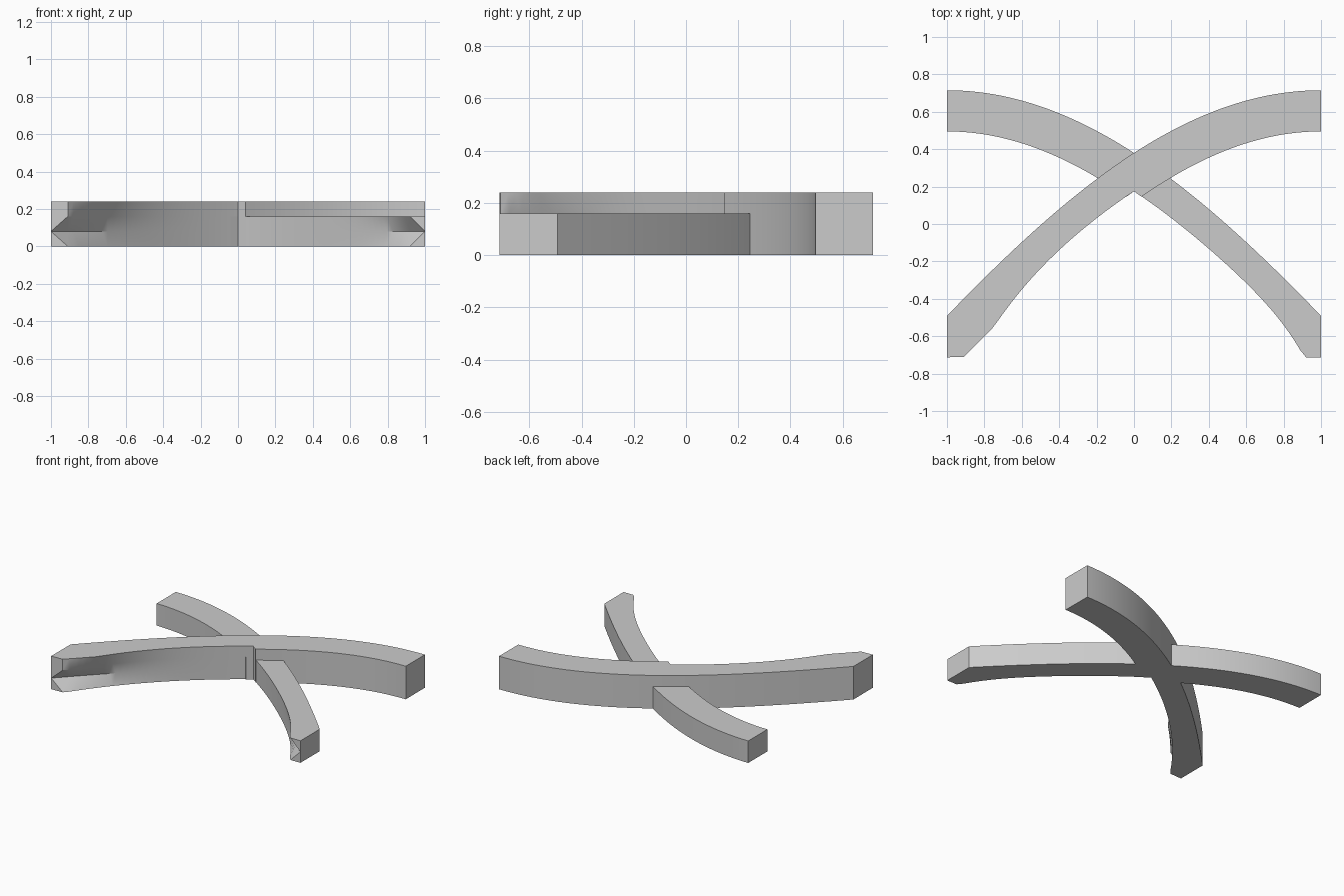
import bpy, bmesh, math

cube = bpy.data.objects.get("Cube")
if cube:
    bpy.data.objects.remove(cube, do_unlink=True)

grey = bpy.data.materials.new("plain_grey")
grey.use_nodes = True
GREY = (0.6, 0.6, 0.6, 1)
grey.diffuse_color = GREY
grey.node_tree.nodes["Principled BSDF"].inputs["Base Color"].default_value = GREY

FRONT = -0.713
WAVE = 0.6435
RISE = 1.675


def back_edge(x):
    return 0.715 - RISE * (1 - math.cos(WAVE * (1 - x)))


def front_edge(x):
    if x <= 0:
        return back_edge(x) - 0.205 + 0.018 * x
    if x < 0.04:
        return 0.175 - 0.75 * x
    slope = RISE * WAVE * math.sin(WAVE * (1 - x))
    return back_edge(x) - 0.22 * math.hypot(1, slope)


def curved_arm(name, rows, lip, power, side, chamfer):
    """Sweep an arm along x; its front face flares away from a crease near the foot."""
    xs = [-1, -lip] + [-lip + lip * i / 30 for i in range(1, 31)]
    xs += [0.04 + 0.96 * i / 28 for i in range(29)]
    bm = bmesh.new()
    sections = []
    for x in xs:
        section = []
        for z, spread in rows:
            y = front_edge(x)
            if x < 0:
                y -= 0.1 * spread * (-x / lip) ** power
            if chamfer and x < -0.75:
                y = max(y, x + 0.2)
            section.append(bm.verts.new((side * x, max(y, FRONT), z)))
        # back corners, top then bottom
        for z in (rows[-1][0], 0):
            section.append(bm.verts.new((side * x, back_edge(x), z)))
        sections.append(section)
    count = len(sections[0])
    for a, b in zip(sections, sections[1:]):
        for i in range(count):
            j = (i + 1) % count
            if i == 0:                    # lower slope of the groove
                tris = ((a[0], a[1], b[0]), (a[1], b[1], b[0]))
            elif i < len(rows) - 1:       # upper slopes
                tris = ((a[i], a[j], b[j]), (a[i], b[j], b[i]))
            else:                         # top, back and underside
                tris = ((a[i], a[j], b[j], b[i]),)
            for face in tris:
                bm.faces.new(face)
    bm.faces.new(sections[0])
    bm.faces.new(sections[-1])
    bmesh.ops.recalc_face_normals(bm, faces=bm.faces)
    mesh = bpy.data.meshes.new(name)
    bm.to_mesh(mesh)
    bm.free()
    mesh.materials.append(grey)
    arm = bpy.data.objects.new(name, mesh)
    bpy.context.collection.objects.link(arm)
    bpy.ops.object.select_all(action="DESELECT")
    arm.select_set(True)
    bpy.context.view_layer.objects.active = arm
    bpy.ops.object.shade_smooth_by_angle(angle=math.radians(30))


# Tall arm crosses over the low one
curved_arm("tall_arm", [(0, 1), (0.08, 0), (0.16, 1), (0.24, 2)], 0.91, 4, 1, True)
curved_arm("low_arm", [(0, 1), (0.08, 0), (0.16, 1)], 0.92, 8, -1, False)
